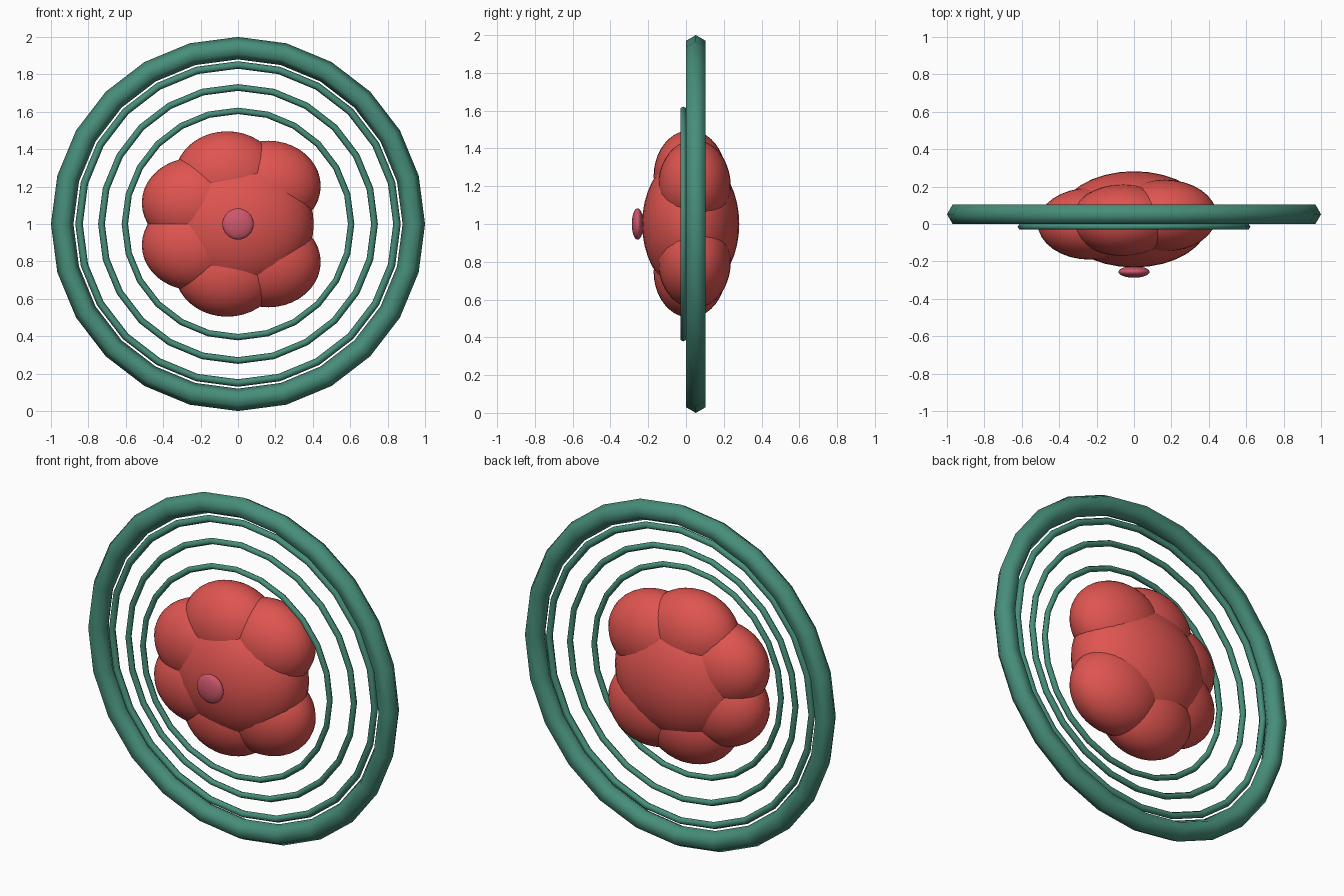
import bpy, math

if "Cube" in bpy.data.objects:
    bpy.data.objects.remove(bpy.data.objects["Cube"])


def material(name, rgb):
    m = bpy.data.materials.new(name)
    m.diffuse_color = (*rgb, 1)
    m.use_nodes = True
    m.node_tree.nodes["Principled BSDF"].inputs["Base Color"].default_value = m.diffuse_color
    return m


GREEN = material("sea_green", (0.063, 0.27, 0.195))
RED = material("coral_red", (0.74, 0.09, 0.08))
PINK = material("rose_pink", (0.62, 0.095, 0.15))


def finish(name, mat):
    ob = bpy.context.object
    ob.name = name
    ob.data.materials.append(mat)
    bpy.ops.object.shade_smooth()
    return ob


def ring(name, y, major, minor):
    # upright hoop with a six-sided section
    bpy.ops.mesh.primitive_torus_add(
        major_radius=major, minor_radius=minor, major_segments=24,
        minor_segments=6, location=(0, y, 1), rotation=(math.pi / 2, 0, 0))
    return finish(name, GREEN)


def ellipsoid(name, loc, size, mat):
    bpy.ops.mesh.primitive_uv_sphere_add(
        segments=32, ring_count=20, radius=1, location=loc)
    bpy.context.object.scale = size
    return finish(name, mat)


# Concentric rings
ring("outer_ring", 0.052, 0.94, 0.06)
ring("large_thin_ring", 0.05, 0.85, 0.02)
ring("middle_thin_ring", 0.03, 0.73, 0.018)
ring("small_thin_ring", -0.015, 0.605, 0.017)

# Flattened blossom: a core with six of seven evenly spaced lobes
ellipsoid("core", (0, 0.025, 1), (0.405, 0.257, 0.37), RED)
for k in range(1, 7):
    a = k * math.tau / 7
    ellipsoid(f"lobe_{k}",
              (0.26 * math.cos(a), 0.027 + 0.11 * 0.26 * math.cos(a), 1 + 0.26 * math.sin(a)),
              (0.28, 0.192, 0.242), RED)

# Front button
ellipsoid("front_button", (0, -0.256, 1), (0.083, 0.031, 0.083), PINK)
